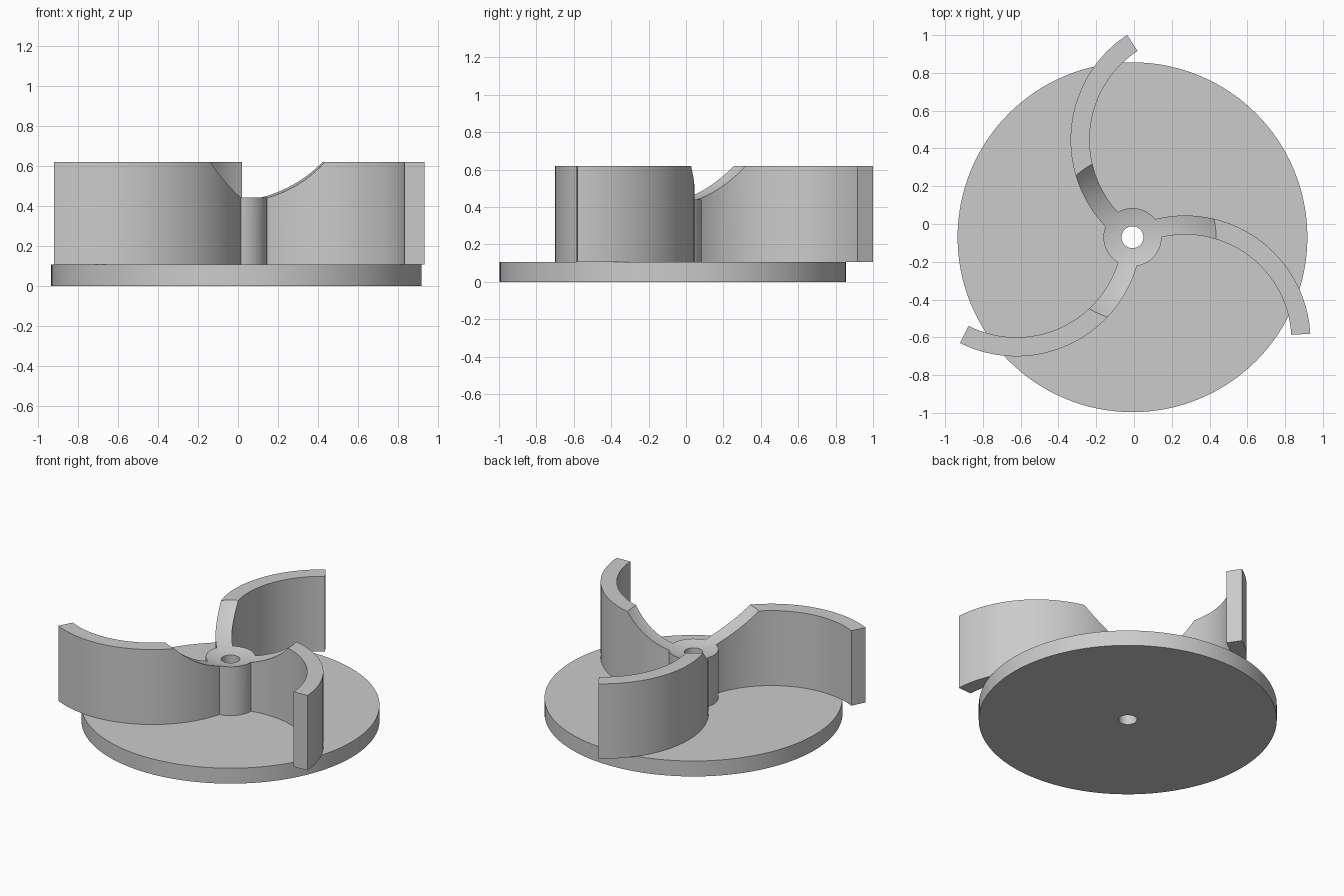
import bpy, bmesh, math
from mathutils import Vector

cube = bpy.data.objects.get("Cube")
if cube:
    bpy.data.objects.remove(cube, do_unlink=True)

AXIS = Vector((-0.008, -0.07, 0))      # shaft axis
DISC_R, DISC_TOP = 0.926, 0.106
HUB_R, BORE_R, TOP = 0.154, 0.058, 0.62
ARC_CENTRE = Vector((0.2785, -0.549))  # centre of one blade's arc, from the axis
ARC_OUT, ARC_IN = 0.664, 0.563
DISH_R, DISH_Z = 0.59, 1.01            # ball that hollows the middle

grey = bpy.data.materials.new("plain grey")
grey.use_nodes = True
grey.diffuse_color = (0.6, 0.6, 0.6, 1)
grey.node_tree.nodes["Principled BSDF"].inputs["Base Color"].default_value = (0.6, 0.6, 0.6, 1)


def finish(name, bm):
    bmesh.ops.recalc_face_normals(bm, faces=bm.faces)
    mesh = bpy.data.meshes.new(name)
    bm.to_mesh(mesh)
    bm.free()
    mesh.materials.append(grey)
    ob = bpy.data.objects.new(name, mesh)
    ob.location = AXIS
    bpy.context.collection.objects.link(ob)
    return ob


def prism(name, outline, z0, z1):
    bm = bmesh.new()
    face = bm.faces.new([bm.verts.new((x, y, z0)) for x, y in outline])
    ext = bmesh.ops.extrude_face_region(bm, geom=[face])
    bmesh.ops.translate(bm, vec=(0, 0, z1 - z0),
                        verts=[v for v in ext["geom"] if isinstance(v, bmesh.types.BMVert)])
    return finish(name, bm)


def arc(radius, start, end, steps, centre=(0, 0)):
    angles = [math.radians(start + (end - start) * i / steps) for i in range(steps + 1)]
    return [(centre[0] + radius * math.cos(a), centre[1] + radius * math.sin(a)) for a in angles]


def circle(radius, steps=96):
    return arc(radius, 0, 360, steps)[:-1]


def combine(target, tool, operation):
    mod = target.modifiers.new("combine", "BOOLEAN")
    mod.operation, mod.solver, mod.object = operation, "EXACT", tool
    bpy.context.view_layer.objects.active = target
    bpy.ops.object.modifier_apply(modifier=mod.name)
    bpy.data.objects.remove(tool, do_unlink=True)


# Base disc and hub
base = prism("base_disc", circle(DISC_R, 128), 0, DISC_TOP)
rotor = prism("hub_and_blades", circle(HUB_R), DISC_TOP, TOP)

# Three curved blades, rooted inside the hub
for i in range(3):
    outline = (arc(ARC_OUT, 3.3, 109, 48, ARC_CENTRE)
               + arc(ARC_IN, 109, 3.3, 48, ARC_CENTRE))
    blade = prism("blade", outline, DISC_TOP, TOP)
    blade.rotation_euler.z = math.radians(120 * i)
    combine(rotor, blade, "UNION")

# Spherical hollow over the hub and blade roots
bm = bmesh.new()
bmesh.ops.create_uvsphere(bm, u_segments=96, v_segments=64, radius=DISH_R)
ball = finish("hollow_cutter", bm)
ball.location.z = DISH_Z
combine(rotor, ball, "DIFFERENCE")

# Shaft bore through everything
for part in (base, rotor):
    combine(part, prism("bore_cutter", circle(BORE_R, 48), -0.1, 1), "DIFFERENCE")

# Smooth curves, sharp edges
for part in (base, rotor):
    bpy.ops.object.select_all(action="DESELECT")
    part.select_set(True)
    bpy.context.view_layer.objects.active = part
    bpy.ops.object.shade_smooth_by_angle(angle=math.radians(25))
